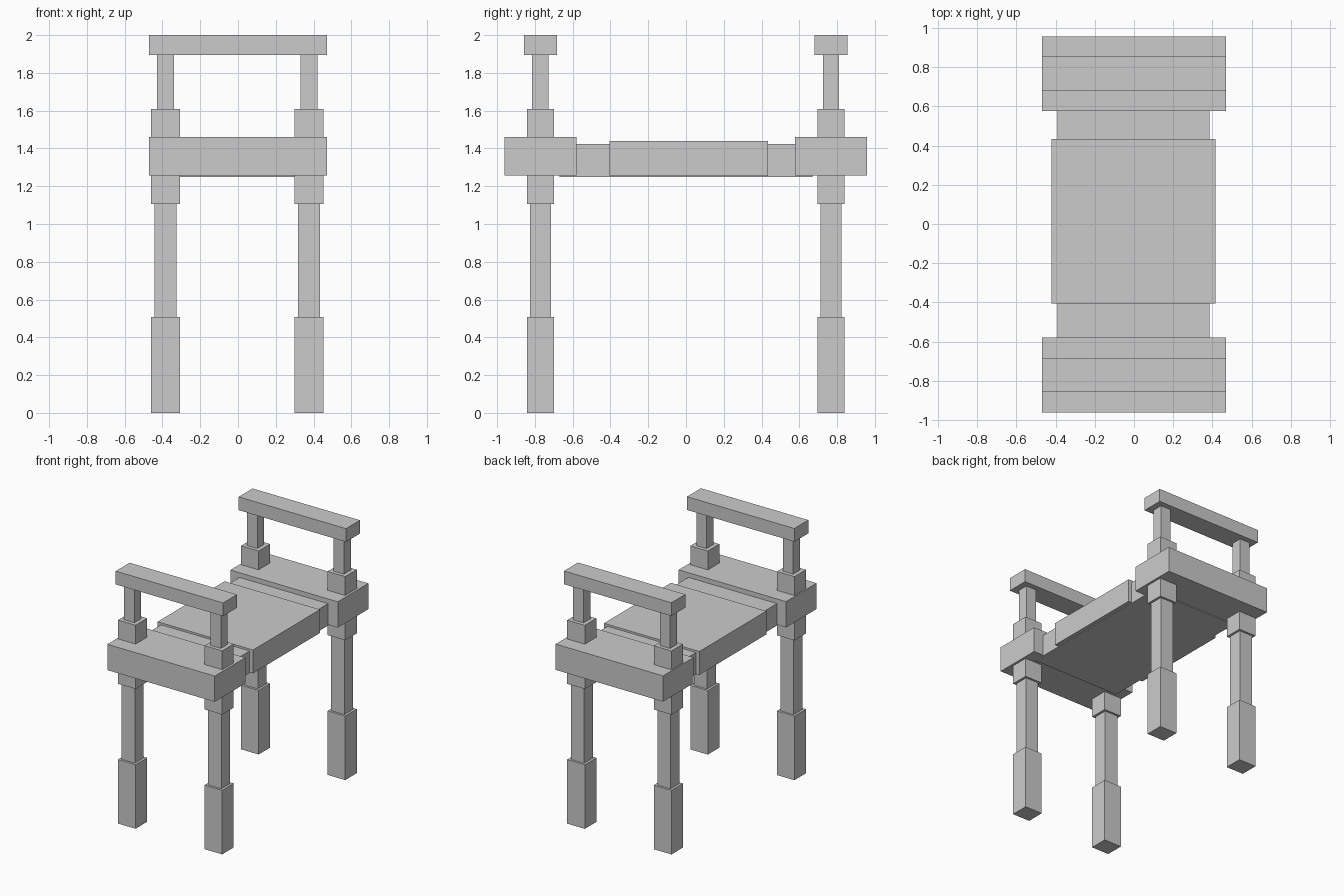
import bpy
import bmesh
from mathutils import Vector

if "Cube" in bpy.data.objects:
    bpy.data.objects.remove(bpy.data.objects["Cube"])


def box(name, x, y, z):
    """Axis-aligned box from (min, max) ranges, origin at its centre."""
    lo, hi = Vector((x[0], y[0], z[0])), Vector((x[1], y[1], z[1]))
    bm = bmesh.new()
    bmesh.ops.create_cube(bm, size=1)
    bmesh.ops.scale(bm, vec=hi - lo, verts=bm.verts)
    mesh = bpy.data.meshes.new(name)
    bm.to_mesh(mesh)
    bm.free()
    obj = bpy.data.objects.new(name, mesh)
    obj.location = (lo + hi) / 2
    bpy.context.collection.objects.link(obj)
    return obj


def around(c, half):
    return (c - half, c + half)


# Seat: thin inner board with a wider pad over its middle
box("seat_board", (-0.39, 0.385), (-0.67, 0.67), (1.25, 1.424))
box("seat_pad", (-0.42, 0.415), (-0.405, 0.433), (1.255, 1.44))

# Stacked leg sections: name, half width x, half width y, z range
sections = [
    ("foot", 0.077, 0.072, (0.0, 0.507)),
    ("leg", 0.058, 0.055, (0.507, 1.106)),
    ("joint_block", 0.077, 0.072, (1.106, 1.61)),
    ("rail_post", 0.045, 0.043, (1.61, 1.895)),
]

for end, yc in (("front", -0.771), ("back", 0.767)):
    # End slab and top rail
    box(f"{end}_slab", (-0.47, 0.47), around(yc + 0.0, 0.191), (1.257, 1.461))
    box(f"{end}_rail", (-0.47, 0.47), around(yc, 0.087), (1.895, 2.0))
    # Legs and posts
    for side, xc in (("left", -0.383), ("right", 0.375)):
        for part, hx, hy, z in sections:
            box(f"{end}_{side}_{part}", around(xc, hx), around(yc, hy), z)
